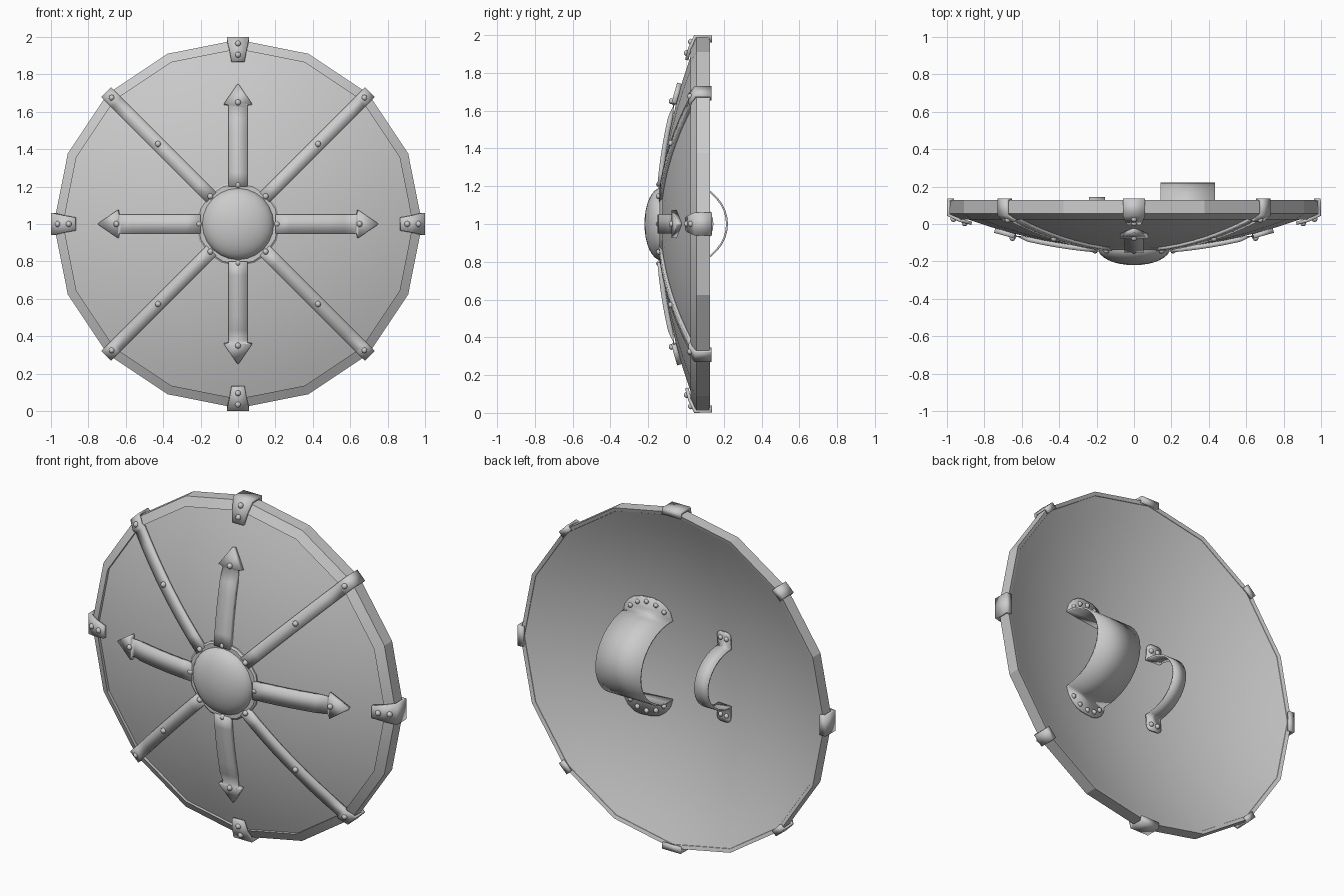
import bpy, bmesh
from math import sin, cos, pi, radians, sqrt
from mathutils import Vector, Matrix

if "Cube" in bpy.data.objects:
    bpy.data.objects.remove(bpy.data.objects["Cube"])

C = Vector((0, 0, 1))
Y = Vector((0, 1, 0))

def front(r):            # y of the domed face at radius r
    return -0.135 + 0.203 * r * r

def back(r):             # y of the hollow back at radius r
    return -0.1 + 0.234 * r * r

def finish(name, bm, angle=20, thick=0):
    bmesh.ops.recalc_face_normals(bm, faces=bm.faces)
    me = bpy.data.meshes.new(name)
    bm.to_mesh(me)
    bm.free()
    ob = bpy.data.objects.new(name, me)
    bpy.context.collection.objects.link(ob)
    bpy.ops.object.select_all(action='DESELECT')
    ob.select_set(True)
    bpy.context.view_layer.objects.active = ob
    bpy.ops.object.shade_smooth_by_angle(angle=radians(angle))
    if thick:
        m = ob.modifiers.new("thickness", 'SOLIDIFY')
        m.thickness, m.offset = thick, 0
    return ob

def lathe(name, profile, n, angle=20, closed=False):
    """Revolve (radius, y) points about the shield axis."""
    bm = bmesh.new()
    rings = [[bm.verts.new(C + Vector((r * cos(2 * pi * k / n), y, r * sin(2 * pi * k / n))))
              for k in range(n)] for r, y in profile]
    pairs = list(zip(rings, rings[1:])) + ([(rings[-1], rings[0])] if closed else [])
    for a, b in pairs:
        for k in range(n):
            j = (k + 1) % n
            bm.faces.new((a[k], a[j], b[j], b[k]))
    bmesh.ops.remove_doubles(bm, verts=bm.verts, dist=1e-5)
    return finish(name, bm, angle)

def ribbon(name, origin, u, w, pts, thick, angle=25):
    """Strip along u; each point is (distance, y, half width, sideways tilt)."""
    bm = bmesh.new()
    rows = []
    for d, y, hw, *t in pts:
        t = t[0] if t else 0
        rows.append([bm.verts.new(origin + u * d + w * (s * hw) + Y * (y + s * hw * t)) for s in (-1, 1)])
    for a, b in zip(rows, rows[1:]):
        bm.faces.new((a[0], a[1], b[1], b[0]))
    return finish(name, bm, angle, thick)

def rivets(name, places, radius=0.016):
    bm = bmesh.new()
    for p in places:
        bmesh.ops.create_uvsphere(bm, u_segments=10, v_segments=6, radius=radius,
                                  matrix=Matrix.Translation(p))
    return finish(name, bm, 60)

# Dished body: domed front, hollow back
rs = [0.98 * k / 9 for k in range(10)]
lathe("shield_body", [(r, front(r)) for r in rs] + [(r, back(r)) for r in reversed(rs)], 16)

# Faceted rim
lathe("rim", [(0.935, 0.06), (0.935, 0.025), (0.985, 0.055), (0.985, 0.127), (0.965, 0.12)], 16, closed=True)

# Central boss and its collar
lathe("boss_collar", [(0.0, -0.14), (0.215, -0.14), (0.225, -0.132), (0.225, -0.1)], 16)
lathe("boss", [(0.193 * cos(pi / 2 * k / 8), -0.13 - 0.09 * sin(pi / 2 * k / 8)) for k in range(9)], 24, 40)

studs = []
for i in range(8):
    a = i * pi / 4
    u, w = Vector((cos(a), 0, sin(a))), Vector((-sin(a), 0, cos(a)))
    at = lambda r, y: C + u * r + Y * y
    studs.append(at(0.209, -0.142))
    if i % 2:
        # Diagonal strap folded over the rim
        pts = [(r, front(r) - 0.008, 0.036) for r in [0.2 + 0.09 * k for k in range(9)]]
        pts += [(0.94, 0.02, 0.036), (0.99, 0.05, 0.036), (0.99, 0.13, 0.036), (0.96, 0.128, 0.036)]
        ribbon("diagonal_strap", C, u, w, pts, 0.016)
        studs += [at(0.605, front(0.605) - 0.018), at(0.955, 0.022)]
    else:
        # Raised arrow
        pts = [(r, front(r) - 0.012, 0.051) for r in [0.2 + 0.073 * k for k in range(7)]]
        pts += [(r, front(r) - 0.012, h) for r, h in ((0.636, 0.051), (0.641, 0.074), (0.745, 0.003))]
        ribbon("arrow", C, u, w, pts, 0.026)
        # Tapered clamp folded over the rim
        ribbon("rim_clamp", C, u, w, [(0.868, 0.004, 0.035), (0.93, 0.02, 0.046), (0.992, 0.048, 0.06),
                                      (0.992, 0.13, 0.06), (0.962, 0.128, 0.058)], 0.018)
        studs += [at(0.65, front(0.65) - 0.026), at(0.905, 0.004), at(0.965, 0.026)]
rivets("front_rivets", studs)

# Arm band and hand grip on the back: arch with rounded end flanges
def handle(name, x0, half, foot, top, tabs, spots):
    g = lambda z: back(sqrt(x0 * x0 + z * z)) + 0.006
    slope = 2 * 0.234 * x0
    base = g(foot)
    arc = [(-foot * cos(pi * k / 20), base + (top - base) * sin(pi * k / 20), half) for k in range(1, 20)]
    low = [(-d, g(d), h, slope) for d, h in tabs]
    high = [(d, g(d), h, slope) for d, h in reversed(tabs)]
    ribbon(name, Vector((x0, 0, 1)), Vector((0, 0, 1)), Vector((1, 0, 0)), low + arc + high, 0.01, 30)
    rivets(name + "_rivets", [Vector((x0 + dx, g(z) + dx * slope + 0.006, 1 + s * z))
                              for dx, z in spots for s in (-1, 1)], 0.014)

handle("arm_band", 0.287, 0.145, 0.232, 0.217,
       [(0.345, 0.035), (0.335, 0.075), (0.31, 0.11), (0.275, 0.135), (0.232, 0.145)],
       [(-0.1, 0.275), (-0.055, 0.308), (0, 0.32), (0.055, 0.308), (0.1, 0.275)])
handle("hand_grip", -0.197, 0.043, 0.17, 0.14,
       [(0.262, 0.025), (0.255, 0.038), (0.242, 0.045), (0.17, 0.045)],
       [(-0.02, 0.225), (0.02, 0.225)])
